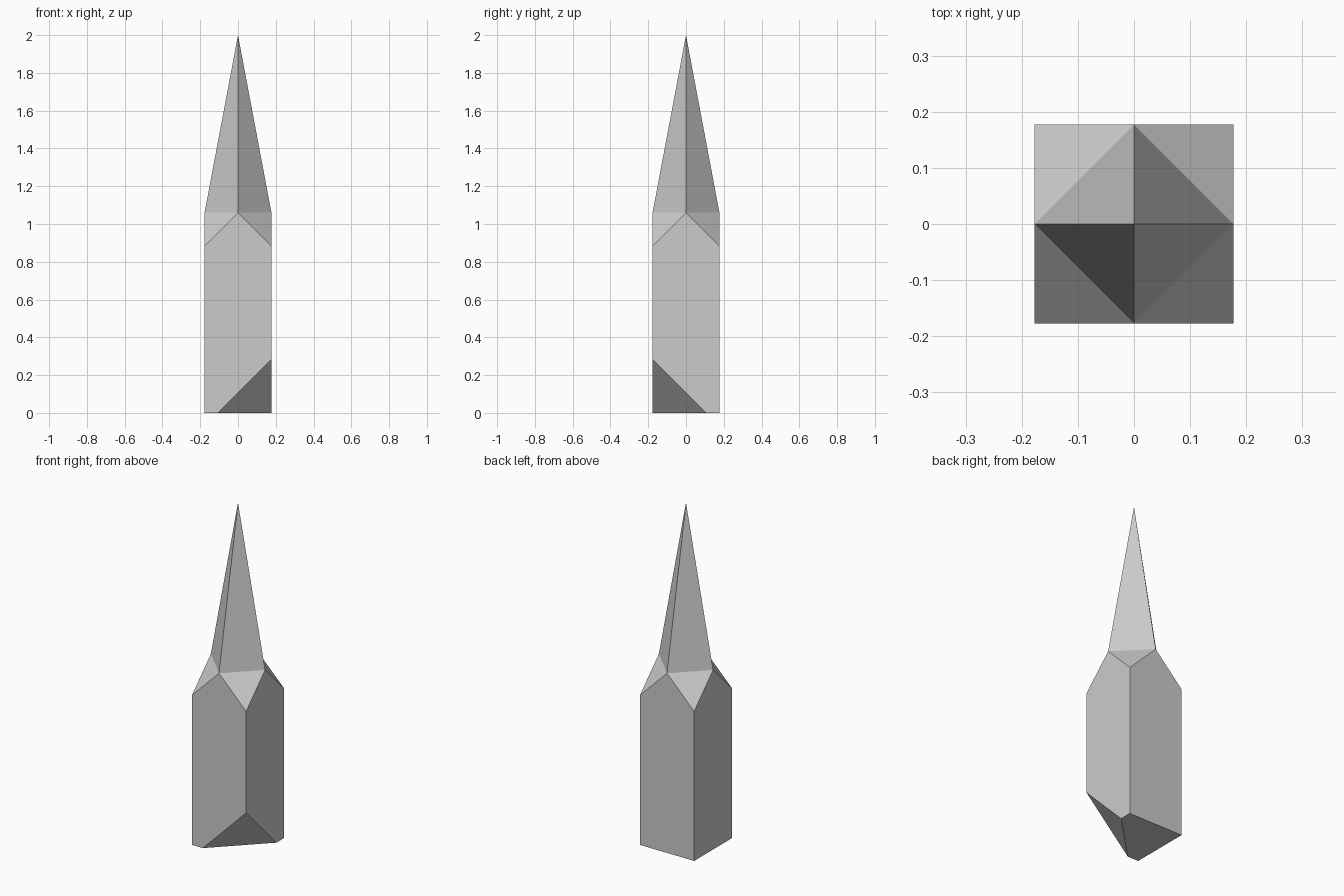
import bpy, bmesh
from mathutils import Vector

if "Cube" in bpy.data.objects:
    bpy.data.objects.remove(bpy.data.objects["Cube"])

H = 0.177      # half width of the square shaft
NECK = 1.06    # height where the spire starts
TIP = 2.0
CUT = 0.283    # size of the 45 degree chamfer at the front right foot

bm = bmesh.new()

# shaft: square prism with four shoulder facets and one chamfered foot corner
pts = []
for sx, sy in ((1, 0), (0, 1), (-1, 0), (0, -1)):
    pts.append((sx * H, sy * H, NECK))
for sx in (-1, 1):
    for sy in (-1, 1):
        pts.append((sx * H, sy * H, NECK - H))
        if (sx, sy) != (1, -1):
            pts.append((sx * H, sy * H, 0))
pts += [(H, -H, CUT), (H - CUT, -H, 0), (H, CUT - H, 0)]
for p in pts:
    bm.verts.new(p)
bmesh.ops.convex_hull(bm, input=bm.verts[:])
bmesh.ops.dissolve_limit(bm, angle_limit=0.02, verts=bm.verts[:], edges=bm.edges[:])
bm.normal_update()

# spire: raise the centre of the diamond on top
top = [f for f in bm.faces if f.calc_center_median().z > NECK - 0.001]
apex = bmesh.ops.poke(bm, faces=top)["verts"][0]
apex.co = Vector((0, 0, TIP))
bmesh.ops.recalc_face_normals(bm, faces=bm.faces[:])

mesh = bpy.data.meshes.new("spired_pillar")
bm.to_mesh(mesh)
bm.free()
obj = bpy.data.objects.new("spired_pillar", mesh)
bpy.context.collection.objects.link(obj)
